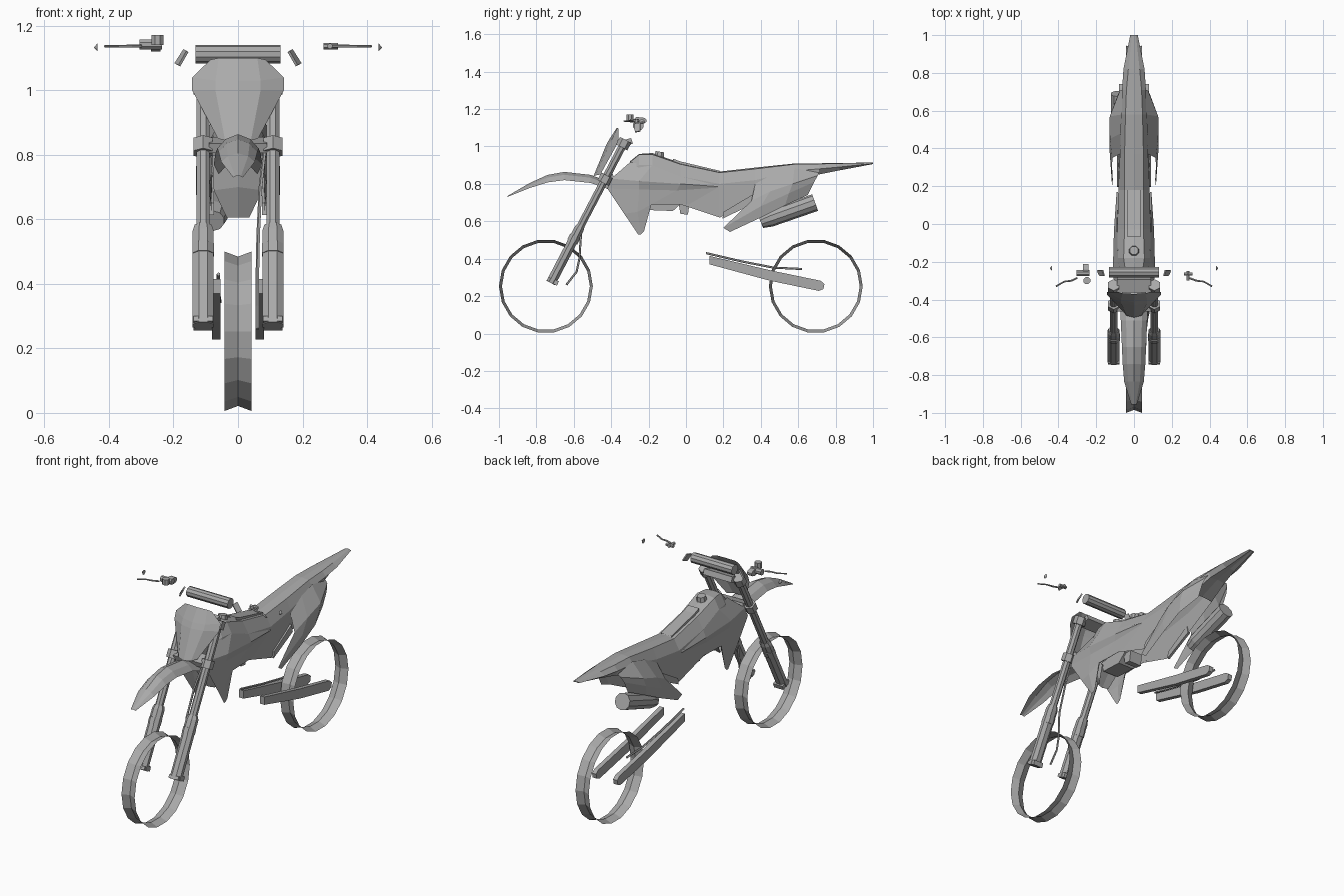
import bpy, bmesh, math
from mathutils import Vector

cube = bpy.data.objects.get("Cube")
if cube:
    bpy.data.objects.remove(cube, do_unlink=True)

GREY = (0.40, 0.40, 0.40, 1)
mat = bpy.data.materials.new("plain grey")
mat.use_nodes = True
mat.diffuse_color = GREY
mat.node_tree.nodes["Principled BSDF"].inputs["Base Color"].default_value = GREY


def finish(name, bm, mirror):
    bmesh.ops.recalc_face_normals(bm, faces=bm.faces)
    me = bpy.data.meshes.new(name)
    bm.to_mesh(me)
    bm.free()
    ob = bpy.data.objects.new(name, me)
    bpy.context.collection.objects.link(ob)
    me.materials.append(mat)
    if mirror:
        ob.modifiers.new("Mirror", 'MIRROR')
    return ob


def sheet(name, rows, mirror=True, thick=0):
    """Surface through rows of points, mirrored across x = 0."""
    bm = bmesh.new()
    grid = [[bm.verts.new(p) for p in row] for row in rows]
    for a, b in zip(grid, grid[1:]):
        for i in range(len(a) - 1):
            bm.faces.new((a[i], a[i + 1], b[i + 1], b[i]))
    ob = finish(name, bm, mirror)
    if thick:
        s = ob.modifiers.new("Solidify", 'SOLIDIFY')
        s.thickness, s.offset = thick, 0
    return ob


def tube(name, pts, radii, n=8, flat=1.0, mirror=False):
    """Rings along a path, with capped ends; flat scales the second axis."""
    pts = [Vector(p) for p in pts]
    if isinstance(radii, (int, float)):
        radii = [radii] * len(pts)
    bm = bmesh.new()
    rings = []
    for i, p in enumerate(pts):
        d = (pts[min(i + 1, len(pts) - 1)] - pts[max(i - 1, 0)]).normalized()
        ref = Vector((0, 1, 0)) if abs(d.x) > 0.8 else Vector((1, 0, 0))
        u = (ref - d * ref.dot(d)).normalized()
        v = d.cross(u)
        ring = []
        for k in range(n):
            t = 2 * math.pi * (k + 0.5) / n
            ring.append(bm.verts.new(p + radii[i] * (u * math.cos(t) + v * flat * math.sin(t))))
        rings.append(ring)
    for a, b in zip(rings, rings[1:]):
        for k in range(n):
            bm.faces.new((a[k], a[(k + 1) % n], b[(k + 1) % n], b[k]))
    bm.faces.new(rings[0])
    bm.faces.new(rings[-1])
    return finish(name, bm, mirror)


def prism(name, profile, x0, x1, mirror=False):
    """Side profile of (y, z) points extruded from x0 to x1."""
    bm = bmesh.new()
    a = [bm.verts.new((x0, y, z)) for y, z in profile]
    b = [bm.verts.new((x1, y, z)) for y, z in profile]
    bm.faces.new(a)
    bm.faces.new(b)
    n = len(a)
    for k in range(n):
        bm.faces.new((a[k], a[(k + 1) % n], b[(k + 1) % n], b[k]))
    return finish(name, bm, mirror)


# wheel rims with a V groove
for name, cy in (("front_rim", -0.749), ("rear_rim", 0.694)):
    rows = []
    for k in range(19):
        t = 2 * math.pi * k / 18
        rows.append([(x, cy + r * math.cos(t), 0.253 + r * math.sin(t))
                     for x, r in ((-0.042, 0.251), (0, 0.235), (0.042, 0.251))])
    sheet(name, rows, mirror=False)


# front forks: lower guard, upper tube, clamp collars, axle lug
def fork(z):
    return (0.108, -0.715 + 0.523 * (z - 0.285), z)


tube("fork_lower", [fork(0.27), fork(0.56), fork(0.58)], [0.035, 0.035, 0.028], 8, 0.8, True)
tube("fork_upper", [fork(0.56), fork(1.02)], 0.022, 8, 1, True)
tube("fork_seal_collar", [fork(0.49), fork(0.52)], 0.036, 8, 0.9, True)
for name, z in (("lower_clamp_collar", 0.825), ("upper_clamp_collar", 1.015)):
    tube(name, [fork(z - 0.02), fork(z + 0.02)], 0.034, 6, 1, True)
    y = fork(z)[1]
    prism(name.replace("collar", "plate"),
          [(y - 0.02, z - 0.02), (y + 0.05, z + 0.0), (y + 0.04, z + 0.03), (y - 0.03, z + 0.01)], -0.09, 0.09)
prism("axle_lug", [(-0.745, 0.285), (-0.735, 0.30), (-0.68, 0.28), (-0.69, 0.255)], 0.078, 0.138, True)
tube("brake_hose", [(0.085, -0.43, 0.83), (0.07, -0.50, 0.70), (0.063, -0.56, 0.55),
                    (0.06, -0.57, 0.40), (0.06, -0.585, 0.33), (0.06, -0.64, 0.26)], 0.006, 5)

# number plate
sheet("front_plate", [
    [(0, -0.37, 1.10), (0.06, -0.367, 1.10), (0.085, -0.36, 1.095)],
    [(0, -0.415, 1.03), (0.07, -0.40, 1.03), (0.142, -0.36, 1.04)],
    [(0, -0.43, 1.0), (0.07, -0.415, 1.0), (0.142, -0.375, 1.0)],
    [(0, -0.495, 0.84), (0.04, -0.485, 0.845), (0.062, -0.458, 0.85)]])

# front mudguard: y, ridge height, half width, edge height
sheet("front_fender", [[(0, y, z), (w * 0.6, y, z * 0.65 + e * 0.35), (w, y, e)] for y, z, w, e in (
    (-0.955, 0.735, 0.015, 0.73), (-0.835, 0.805, 0.052, 0.778), (-0.74, 0.848, 0.06, 0.808),
    (-0.65, 0.864, 0.064, 0.82), (-0.51, 0.848, 0.07, 0.805), (-0.41, 0.81, 0.075, 0.77),
    (-0.35, 0.78, 0.06, 0.74))])

# tank, seat and tail: y, then centre, shoulder, side and lower edge
hull = [
    (-0.30, 0.92, (0.035, 0.915), (0.055, 0.88), (0.06, 0.78)),
    (-0.25, 0.96, (0.045, 0.957), (0.075, 0.90), (0.085, 0.73)),
    (-0.18, 0.965, (0.055, 0.957), (0.085, 0.90), (0.09, 0.69)),
    (-0.03, 0.912, (0.05, 0.905), (0.088, 0.84), (0.09, 0.69)),
    (0.18, 0.866, (0.05, 0.86), (0.083, 0.80), (0.082, 0.62)),
    (0.37, 0.887, (0.05, 0.88), (0.074, 0.82), (0.08, 0.70)),
    (0.58, 0.909, (0.045, 0.905), (0.066, 0.87), (0.07, 0.80)),
    (0.71, 0.91, (0.04, 0.907), (0.063, 0.88), (0.05, 0.85)),
    (0.82, 0.912, (0.03, 0.909), (0.056, 0.89), (0.03, 0.872)),
    (1.0, 0.914, (0.01, 0.913), (0.02, 0.909), (0.01, 0.906))]
sheet("tank_seat_and_tail", [[(0, y, t)] + [(x, y, z) for x, z in side] for y, t, *side in hull])
sheet("tail_underside", [[(0, h[0], h[4][1] + 0.005), (h[4][0], h[0], h[4][1])] for h in hull[6:]])
sheet("seat_front_pad", [[(0, y, z), (0.034, y, z), (0.036, y, z - 0.02)]
                         for y, z in ((-0.07, 0.935), (-0.03, 0.92), (0.18, 0.87))])
tube("fuel_cap", [(0, -0.145, 0.94), (0, -0.14, 0.972)], [0.03, 0.024], 8)

# radiator shrouds
sheet("radiator_shroud", [
    [(0.05, -0.30, 0.915), (0.085, -0.18, 0.90), (0.089, -0.03, 0.84), (0.088, 0.17, 0.79)],
    [(0.095, -0.40, 0.828), (0.112, -0.25, 0.815), (0.106, -0.03, 0.80), (0.092, 0.17, 0.786)],
    [(0.10, -0.42, 0.775), (0.10, -0.25, 0.77), (0.098, -0.05, 0.765), (0.086, 0.17, 0.78)],
    [(0.096, -0.33, 0.64), (0.104, -0.26, 0.65), (0.095, -0.185, 0.69), (0.088, 0.015, 0.69)],
    [(0.09, -0.255, 0.528), (0.09, -0.24, 0.53), (0.09, -0.225, 0.545), (0.09, -0.185, 0.69)]])

# frame and engine pieces under the tank
sheet("down_tube_cover", [
    [(0, -0.32, 0.80), (0.08, -0.30, 0.80)], [(0, -0.31, 0.70), (0.075, -0.28, 0.69)],
    [(0, -0.27, 0.605), (0.035, -0.26, 0.605)], [(0, -0.20, 0.70), (0.06, -0.20, 0.70)]])
prism("engine_head", [(-0.22, 0.72), (-0.2, 0.66), (-0.07, 0.655), (-0.02, 0.70), (-0.04, 0.74)], -0.05, 0.05)
prism("carburettor", [(-0.04, 0.70), (-0.03, 0.64), (0.01, 0.635), (0.02, 0.70)], -0.04, 0.04)

# rear side panels
sheet("side_panel", [
    [(0.075, 0.37, 0.80), (0.07, 0.48, 0.86), (0.065, 0.58, 0.885), (0.063, 0.71, 0.86)],
    [(0.115, 0.35, 0.71), (0.128, 0.45, 0.76), (0.128, 0.57, 0.80), (0.075, 0.705, 0.845)],
    [(0.116, 0.20, 0.565), (0.13, 0.40, 0.68), (0.13, 0.55, 0.75), (0.085, 0.685, 0.81)],
    [(0.112, 0.235, 0.543), (0.122, 0.40, 0.62), (0.12, 0.53, 0.685), (0.085, 0.65, 0.74)]])
prism("side_cover_lip", [(0.195, 0.613), (0.37, 0.70), (0.36, 0.745), (0.20, 0.65)], 0.075, 0.09, True)

# exhaust silencer
tube("silencer", [(-0.075, 0.40, 0.595), (-0.075, 0.45, 0.615), (-0.078, 0.69, 0.70)], [0.033, 0.045, 0.047], 10)

# swingarm and chain guide
prism("swingarm", [(0.125, 0.415), (0.45, 0.338), (0.72, 0.282), (0.74, 0.265), (0.735, 0.238),
                   (0.71, 0.228), (0.45, 0.282), (0.125, 0.37)], 0.054, 0.08, True)
tube("guide_rod", [(-0.06, 0.107, 0.43), (-0.06, 0.30, 0.385), (-0.058, 0.47, 0.352), (-0.056, 0.62, 0.345)], 0.006, 5)

# handlebar pad, bar stubs and bar ends
tube("handlebar_pad", [(-0.132, -0.255, 1.112), (0.132, -0.255, 1.112)], 0.029, 10)
sheet("bar_stub", [[(0.157, -0.275, 1.12), (0.166, -0.245, 1.126)],
                   [(0.182, -0.272, 1.076), (0.194, -0.245, 1.082)]], thick=0.008)
tube("bar_end", [(0.435, -0.235, 1.133), (0.446, -0.235, 1.133)], [0.014, 0.001], 8, 1, True)

# control levers
for s, name, inner in ((-1, "brake", 0.30), (1, "clutch", 0.29)):
    tube(name + "_lever", [(s * inner, -0.285, 1.137), (s * 0.33, -0.30, 1.137),
                           (s * 0.37, -0.305, 1.136), (s * 0.413, -0.33, 1.136)], [0.006, 0.006, 0.005, 0.005], 6, 0.8)
tube("brake_cylinder", [(-0.305, -0.26, 1.142), (-0.235, -0.26, 1.142)], 0.017, 8)
tube("brake_perch", [(-0.27, -0.24, 1.138), (-0.24, -0.24, 1.138)], 0.03, 10, 0.6)
tube("brake_reservoir", [(-0.25, -0.30, 1.14), (-0.25, -0.30, 1.172)], 0.02, 8)
tube("clutch_perch", [(0.265, -0.265, 1.137), (0.31, -0.265, 1.137)], 0.01, 6)
tube("clutch_adjuster", [(0.285, -0.25, 1.137), (0.285, -0.30, 1.137)], 0.009, 6)
